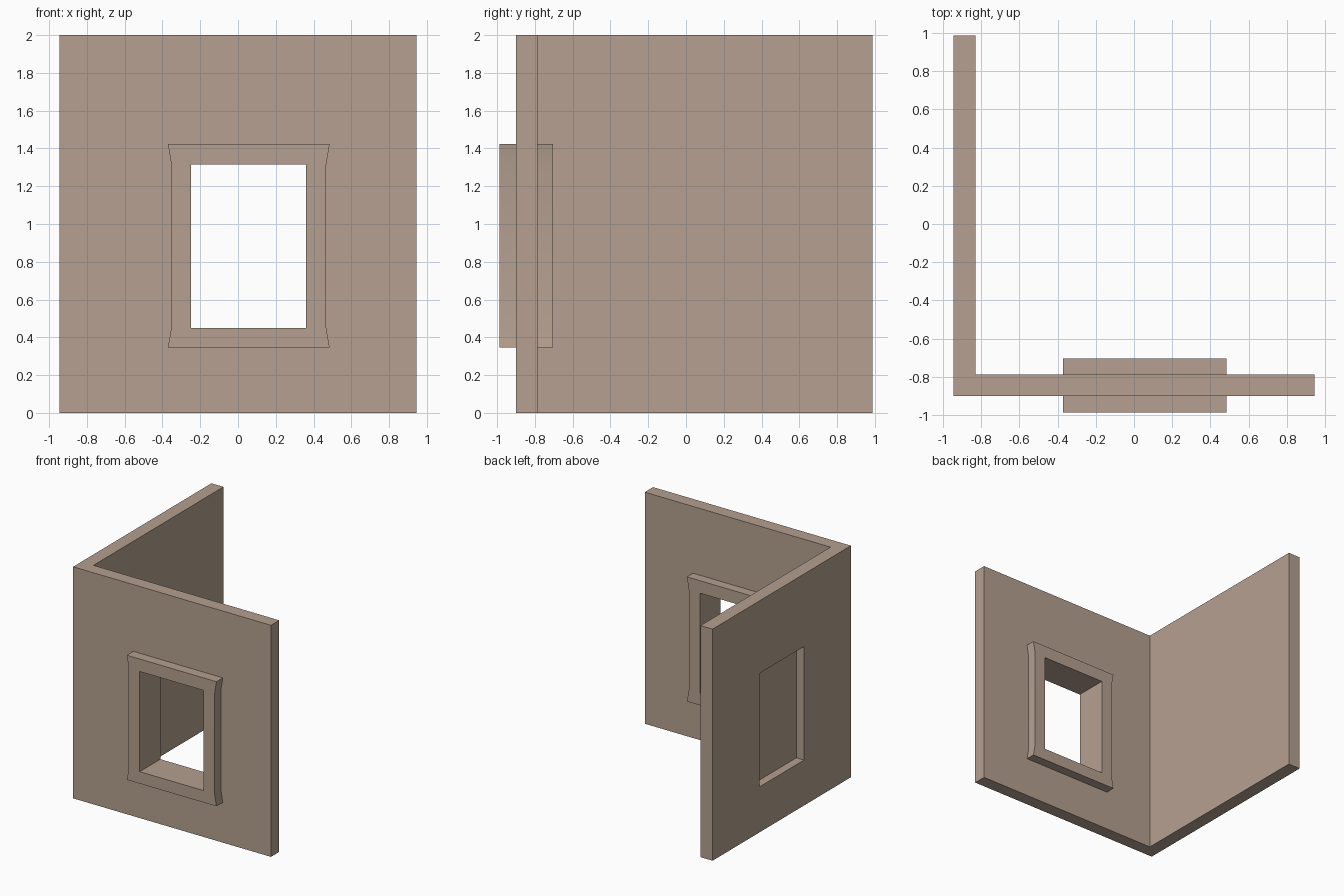
import bpy, bmesh
from mathutils import Vector

if "Cube" in bpy.data.objects:
    bpy.data.objects.remove(bpy.data.objects["Cube"])

stone = bpy.data.materials.new("warm_taupe_stone")
stone.diffuse_color = (0.462, 0.352, 0.279, 1)
stone.use_nodes = True
stone.node_tree.nodes["Principled BSDF"].inputs["Base Color"].default_value = stone.diffuse_color


def prism(name, profile, sweep):
    """Closed solid: a planar outline extruded along a vector."""
    bm = bmesh.new()
    face = bm.faces.new([bm.verts.new(p) for p in profile])
    top = bmesh.ops.extrude_face_region(bm, geom=[face])["geom"]
    bmesh.ops.translate(bm, vec=Vector(sweep),
                        verts=[v for v in top if isinstance(v, bmesh.types.BMVert)])
    # keep both end caps so the solid is closed
    if not any(set(f.verts) == set(face.verts) for f in bm.faces if f.is_valid) if face.is_valid else True:
        bmesh.ops.holes_fill(bm, edges=bm.edges)
    bmesh.ops.recalc_face_normals(bm, faces=bm.faces)
    mesh = bpy.data.meshes.new(name)
    bm.to_mesh(mesh)
    bm.free()
    mesh.materials.append(stone)
    obj = bpy.data.objects.new(name, mesh)
    bpy.context.collection.objects.link(obj)
    return obj


def box(name, lo, hi):
    (x0, y0, z0), (x1, y1, z1) = lo, hi
    return prism(name, [(x0, y0, z0), (x1, y0, z0), (x1, y1, z0), (x0, y1, z0)],
                 (0, 0, z1 - z0))


def cut(obj, cutter):
    """Subtract the cutter, then discard it."""
    cutter.hide_render = True
    mod = obj.modifiers.new("cut", 'BOOLEAN')
    mod.operation, mod.solver, mod.object = 'DIFFERENCE', 'EXACT', cutter
    bpy.context.view_layer.objects.active = obj
    bpy.ops.object.modifier_apply(modifier=mod.name)
    bpy.data.objects.remove(cutter)


# L-shaped corner walls
walls = prism("corner_walls",
              [(-0.945, -0.90, 0), (0.945, -0.90, 0), (0.945, -0.787, 0),
               (-0.83, -0.787, 0), (-0.83, 0.987, 0), (-0.945, 0.987, 0)], (0, 0, 2))

# window opening in the front wall (its edge is hidden inside the frame)
cut(walls, box("opening_cutter", (-0.28, -1.2, 0.42), (0.39, -0.5, 1.345)))
# blind recess in the outside of the left wall
cut(walls, box("niche_cutter", (-1.2, -0.26, 0.393), (-0.872, 0.35, 1.373)))

# window frame with flared top and bottom corners, standing out on both sides
cx = 0.057
right = [(0.428, 0.347), (0.41, 0.45), (0.41, 1.315), (0.428, 1.423)]
outline = [(cx + x, z) for x, z in right] + [(cx - x, z) for x, z in reversed(right)]
frame = prism("window_frame", [(x, -0.987, z) for x, z in outline], (0, 0.282, 0))
cut(frame, box("frame_cutter", (-0.248, -1.2, 0.45), (0.36, -0.5, 1.315)))

# soften the shallow bends of the frame sides, keep square edges sharp
for o in bpy.data.objects:
    o.select_set(o == frame)
bpy.context.view_layer.objects.active = frame
bpy.ops.object.shade_smooth_by_angle()
